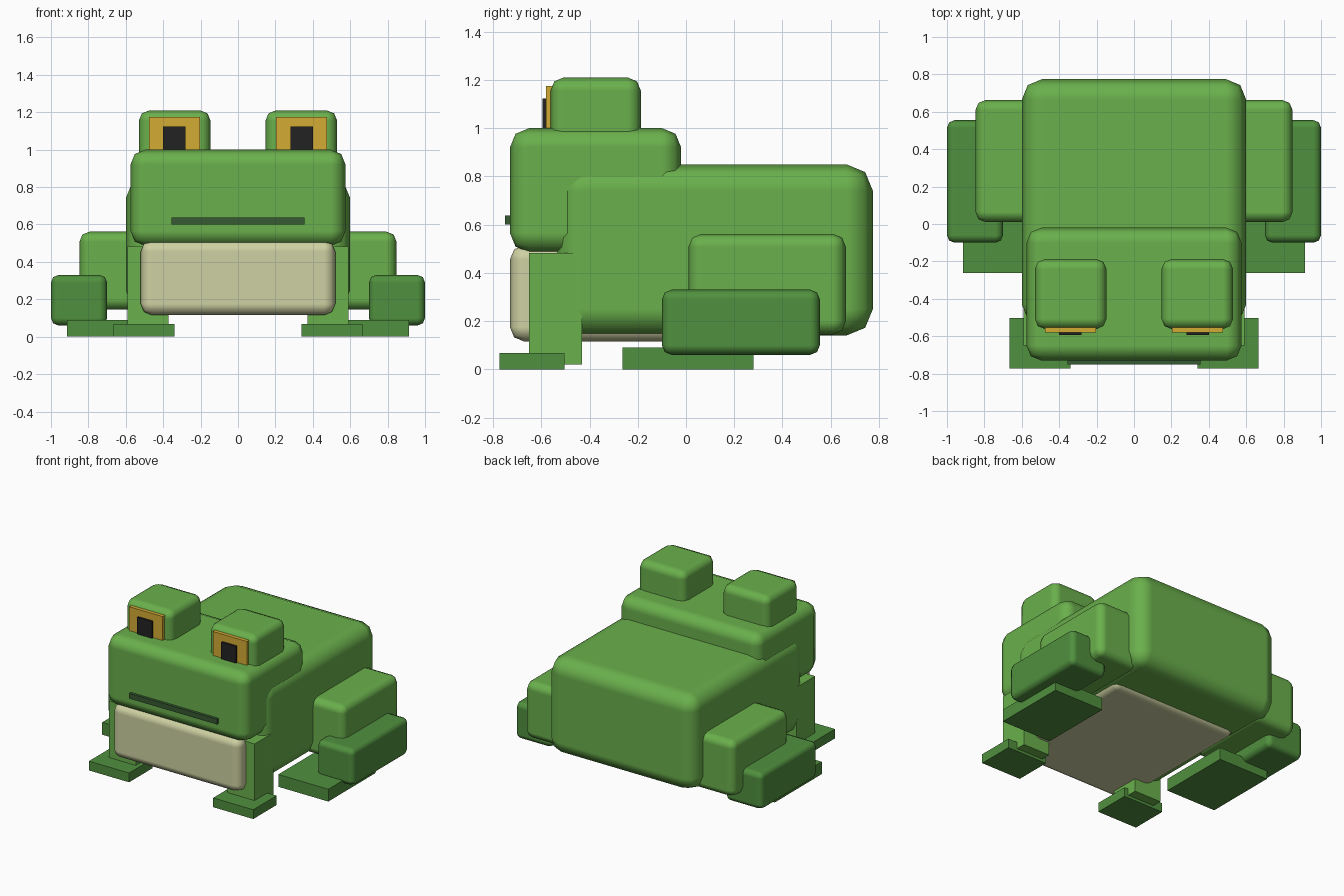
import bpy
import bmesh
from mathutils import Vector

if "Cube" in bpy.data.objects:
    bpy.data.objects.remove(bpy.data.objects["Cube"])


def material(name, rgb):
    """Flat material from 0-255 sRGB values."""
    def linear(c):
        c /= 255
        return c / 12.92 if c <= 0.04045 else ((c + 0.055) / 1.055) ** 2.4
    m = bpy.data.materials.new(name)
    m.diffuse_color = (*[linear(c) for c in rgb], 1)
    m.use_nodes = True
    m.node_tree.nodes["Principled BSDF"].inputs["Base Color"].default_value = m.diffuse_color
    return m


GREEN = material("leaf_green", (106, 176, 76))
DARK = material("dark_green", (80, 144, 62))
CREAM = material("belly_cream", (206, 209, 162))
GOLD = material("eye_gold", (212, 172, 52))
BLACK = material("pupil_black", (34, 34, 34))
MOUTH = material("mouth_green", (54, 90, 50))


def box(name, mat, x, y, z, bevel=0.0):
    """Box spanning the x, y, z ranges, with optional rounded edges."""
    lo, hi = Vector((x[0], y[0], z[0])), Vector((x[1], y[1], z[1]))
    size, centre = hi - lo, (hi + lo) / 2
    bm = bmesh.new()
    bmesh.ops.create_cube(bm, size=1)
    for v in bm.verts:
        v.co = Vector(a * b for a, b in zip(v.co, size))
    for f in bm.faces:
        f.smooth = bevel > 0
    mesh = bpy.data.meshes.new(name)
    bm.to_mesh(mesh)
    bm.free()
    mesh.materials.append(mat)
    ob = bpy.data.objects.new(name, mesh)
    ob.location = centre
    bpy.context.collection.objects.link(ob)
    if bevel:
        mod = ob.modifiers.new("rounding", 'BEVEL')
        mod.width = bevel
        mod.segments = 2
        mod.harden_normals = True
    return ob


def pair(name, mat, x, y, z, bevel=0.0):
    """The same box on both sides of the body."""
    box(name + "_right", mat, x, y, z, bevel)
    box(name + "_left", mat, (-x[1], -x[0]), y, z, bevel)


# Trunk and head
box("body", GREEN, (-0.6, 0.6), (-0.54, 0.775), (0.14, 0.85), 0.11)
box("head", GREEN, (-0.575, 0.575), (-0.73, -0.02), (0.485, 1.0), 0.08)
box("belly", CREAM, (-0.52, 0.52), (-0.73, 0.44), (0.115, 0.515), 0.06)
box("mouth", MOUTH, (-0.355, 0.355), (-0.75, -0.70), (0.60, 0.638))

# Eyes
pair("eye_bump", GREEN, (0.147, 0.53), (-0.562, -0.187), (0.84, 1.21), 0.055)
pair("eye", GOLD, (0.203, 0.477), (-0.58, -0.54), (0.90, 1.175))
pair("pupil", BLACK, (0.28, 0.40), (-0.594, -0.57), (0.94, 1.123))

# Front legs
pair("front_leg", GREEN, (0.372, 0.59), (-0.65, -0.432), (0.02, 0.482))
pair("front_foot", DARK, (0.34, 0.665), (-0.773, -0.503), (0.0, 0.068))

# Back legs
pair("thigh", GREEN, (0.5, 0.848), (0.01, 0.663), (0.145, 0.562), 0.055)
pair("shin", DARK, (0.7, 1.0), (-0.1, 0.555), (0.06, 0.33), 0.04)
pair("back_foot", DARK, (0.51, 0.915), (-0.263, 0.28), (0.0, 0.09))
